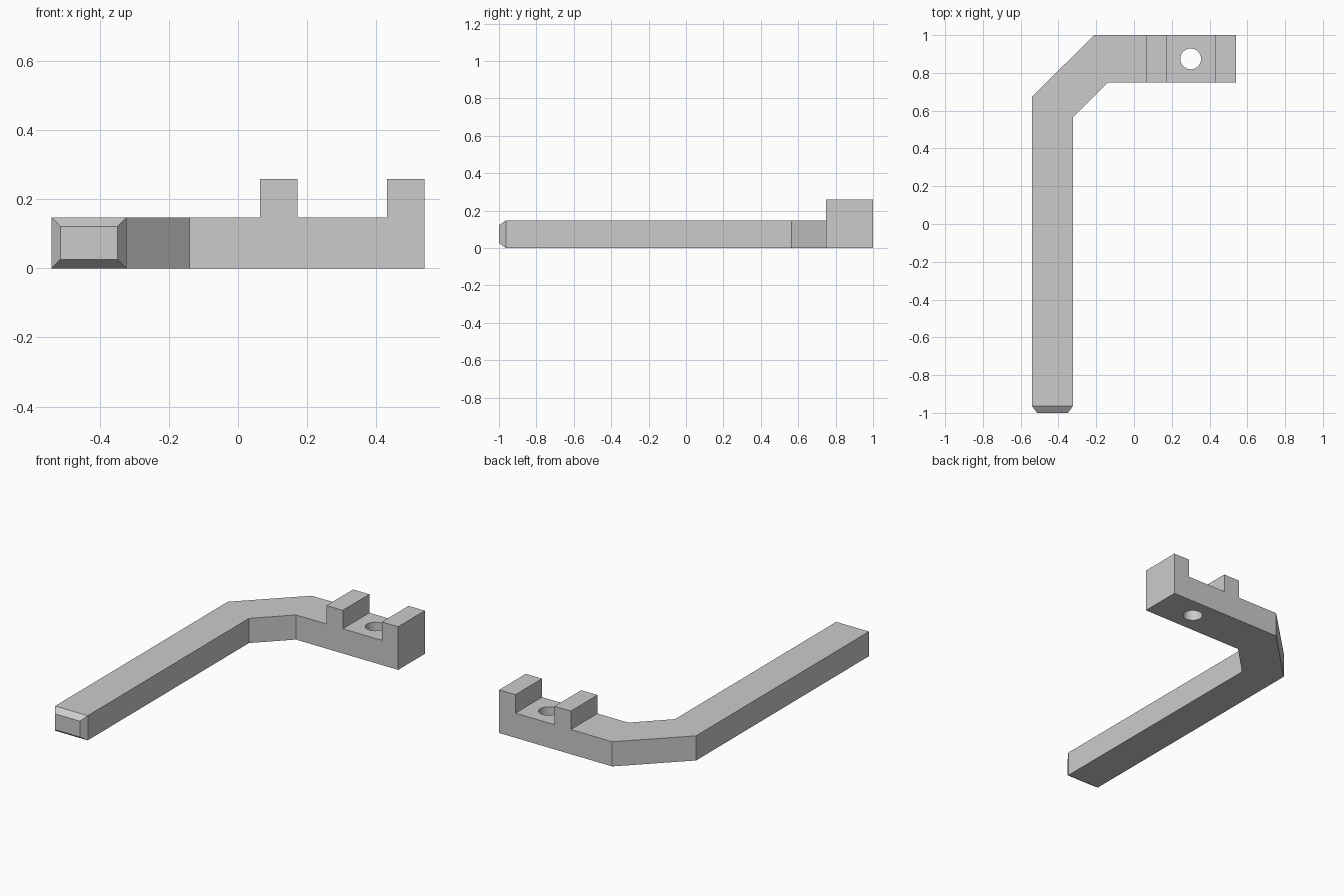
import bpy, bmesh
from mathutils import Vector

cube = bpy.data.objects.get("Cube")
if cube:
    bpy.data.objects.remove(cube, do_unlink=True)

HEIGHT, LUG_HEIGHT = 0.148, 0.111
TIP_Y, BEVEL = -0.963, 0.037
LUGS = [(0.064, 0.172), (0.432, 0.54)]

grey = bpy.data.materials.new("plain grey")
grey.use_nodes = True
colour = (0.6, 0.6, 0.6, 1)
grey.diffuse_color = colour
grey.node_tree.nodes["Principled BSDF"].inputs["Base Color"].default_value = colour

# Bent bar: plan outline extruded upwards
outline = [(-0.54, TIP_Y), (-0.323, TIP_Y), (-0.323, 0.565), (-0.14, 0.748),
           (0.54, 0.748), (0.54, 1), (-0.21, 1), (-0.54, 0.675)]
bm = bmesh.new()
base = bm.faces.new([bm.verts.new((x, y, 0)) for x, y in outline])
top = bmesh.ops.extrude_face_region(bm, geom=[base], use_keep_orig=True)["geom"]
bmesh.ops.translate(bm, vec=(0, 0, HEIGHT),
                    verts=[v for v in top if isinstance(v, bmesh.types.BMVert)])
bmesh.ops.recalc_face_normals(bm, faces=bm.faces)

# Chamfered tip
tip = [f for f in bm.faces if f.normal.y < -0.9 and f.calc_center_median().y < -0.9]
bmesh.ops.inset_individual(bm, faces=tip, thickness=BEVEL)
bmesh.ops.translate(bm, vec=(0, -BEVEL, 0), verts=tip[0].verts[:])

# Lugs: cut across the foot, then raise the strips
for x in (LUGS[0][0], LUGS[0][1], LUGS[1][0]):
    bmesh.ops.bisect_plane(bm, geom=bm.verts[:] + bm.edges[:] + bm.faces[:],
                           plane_co=(x, 0, 0), plane_no=(1, 0, 0))
bm.normal_update()
strips = [f for f in bm.faces if f.normal.z > 0.9
          and any(a < f.calc_center_bounds().x < b for a, b in LUGS)]
raised = bmesh.ops.extrude_discrete_faces(bm, faces=strips)["faces"]
bmesh.ops.translate(bm, vec=(0, 0, LUG_HEIGHT),
                    verts=list({v for f in raised for v in f.verts}))
bmesh.ops.dissolve_limit(bm, angle_limit=0.01, verts=bm.verts, edges=bm.edges)
bmesh.ops.recalc_face_normals(bm, faces=bm.faces)

mesh = bpy.data.meshes.new("bent_bar")
bm.to_mesh(mesh)
bm.free()
mesh.materials.append(grey)
bar = bpy.data.objects.new("bent_bar", mesh)
bpy.context.collection.objects.link(bar)

# Screw hole through the foot
bpy.ops.mesh.primitive_cylinder_add(vertices=40, radius=0.055, depth=0.6,
                                    location=Vector((0.3, 0.874, 0.1)))
cutter = bpy.context.object
cutter.name = "hole_cutter"
cutter.hide_render = True
cutter.data.materials.append(grey)
cut = bar.modifiers.new("screw_hole", "BOOLEAN")
cut.operation, cut.solver, cut.object = "DIFFERENCE", "EXACT", cutter

bpy.ops.object.select_all(action="DESELECT")
bar.select_set(True)
bpy.context.view_layer.objects.active = bar
bpy.ops.object.modifier_apply(modifier=cut.name)
bpy.data.objects.remove(cutter, do_unlink=True)
bpy.ops.object.shade_smooth_by_angle(angle=0.5)
